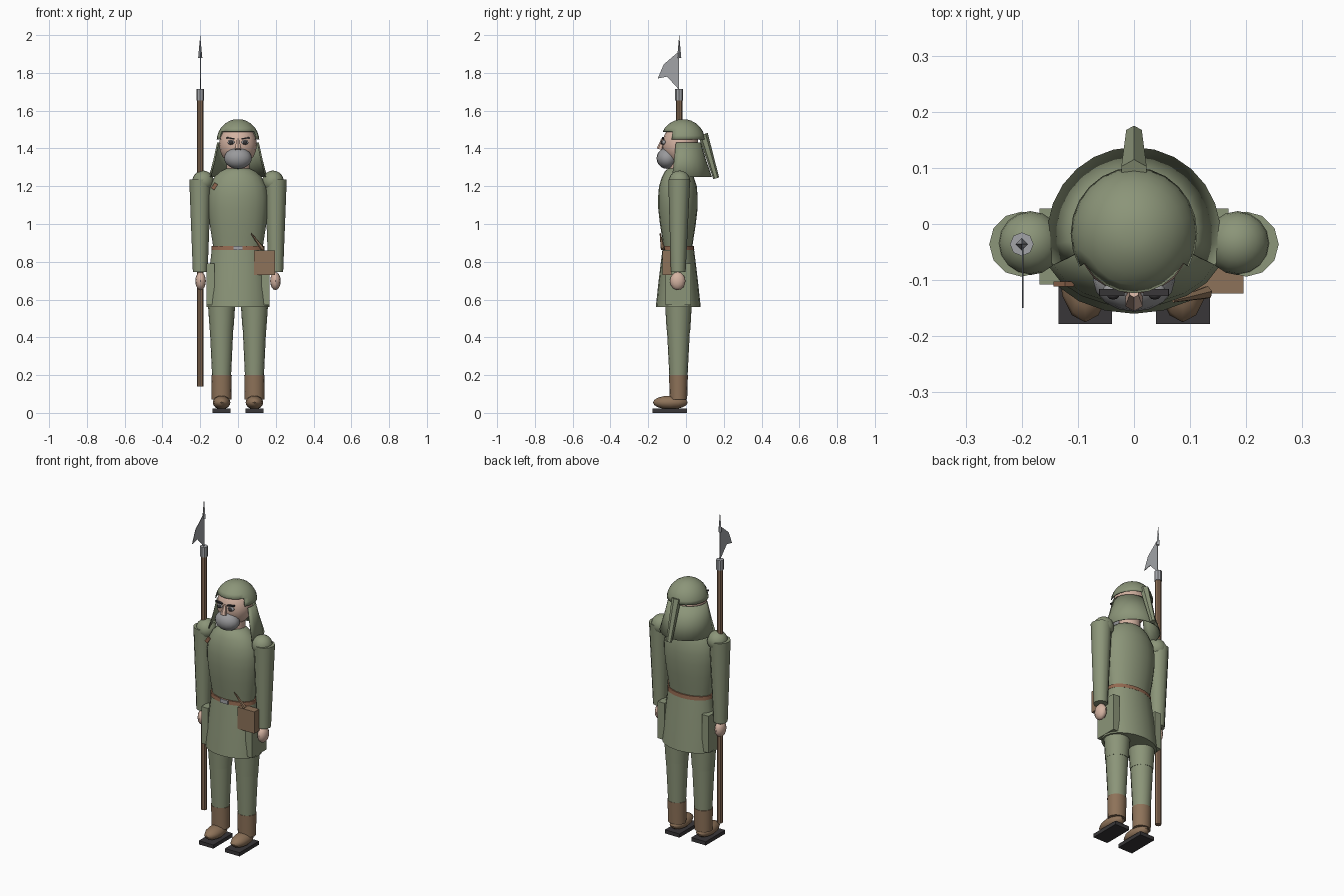
import bpy, bmesh, math
from mathutils import Matrix, Vector

if "Cube" in bpy.data.objects:
    bpy.data.objects.remove(bpy.data.objects["Cube"])


def material(name, r, g, b):
    m = bpy.data.materials.new(name)
    m.use_nodes = True
    m.diffuse_color = (r, g, b, 1)
    m.node_tree.nodes["Principled BSDF"].inputs["Base Color"].default_value = (r, g, b, 1)
    return m


GREEN = material("olive_cloth", .26, .30, .19)
LEATHER = material("tan_leather", .27, .17, .10)
BELT = material("belt_leather", .29, .14, .08)
WOOD = material("wood", .25, .15, .09)
SKIN = material("skin", .66, .45, .36)
GREY = material("grey_hair", .32, .32, .33)
STEEL = material("steel", .36, .37, .39)
DARK = material("dark_rubber", .04, .037, .04)


def add(name, bm, mat, smooth=True, thickness=0):
    bmesh.ops.recalc_face_normals(bm, faces=bm.faces)
    mesh = bpy.data.meshes.new(name)
    bm.to_mesh(mesh)
    bm.free()
    mesh.materials.append(mat)
    ob = bpy.data.objects.new(name, mesh)
    bpy.context.collection.objects.link(ob)
    if thickness:
        mod = ob.modifiers.new("thickness", "SOLIDIFY")
        mod.thickness = thickness
    if smooth:
        bpy.ops.object.select_all(action="DESELECT")
        ob.select_set(True)
        bpy.context.view_layer.objects.active = ob
        bpy.ops.object.shade_smooth_by_angle(angle=math.radians(42))
    return ob


def rings(sections, n=16, x=0, y=0, arc=None, caps=True):
    """Loft elliptical sections (z, rx, ry); arc gives an open shell in degrees."""
    bm = bmesh.new()
    start, end = arc or (0, 360)
    count = n + 1 if arc else n
    rows = []
    for z, rx, ry in sections:
        angles = [math.radians(start + (end - start) * i / n) for i in range(count)]
        rows.append([bm.verts.new((x + rx * math.cos(a), y + ry * math.sin(a), z)) for a in angles])
    for low, high in zip(rows, rows[1:]):
        for i in range(n):
            j = (i + 1) % count
            bm.faces.new((low[i], low[j], high[j], high[i]))
    if caps and not arc:
        bm.faces.new(rows[0])
        bm.faces.new(rows[-1])
    return bm


def ball(name, centre, radii, mat, n=16):
    bm = bmesh.new()
    bmesh.ops.create_uvsphere(bm, u_segments=n, v_segments=n // 2 + 2, radius=1)
    bmesh.ops.transform(bm, matrix=Matrix.LocRotScale(Vector(centre), None, Vector(radii)), verts=bm.verts)
    return add(name, bm, mat)


def box(name, centre, size, mat, tilt=0):
    bm = bmesh.new()
    bmesh.ops.create_cube(bm, size=1)
    turn = Matrix.Rotation(tilt, 3, "Y").to_quaternion()
    bmesh.ops.transform(bm, matrix=Matrix.LocRotScale(Vector(centre), turn, Vector(size)), verts=bm.verts)
    return add(name, bm, mat, smooth=False)


def rod(name, a, b, ra, rb, mat, n=8):
    a, b = Vector(a), Vector(b)
    bm = bmesh.new()
    bmesh.ops.create_cone(bm, cap_ends=True, segments=n, radius1=ra, radius2=rb, depth=(b - a).length)
    turn = (b - a).to_track_quat("Z", "Y")
    bmesh.ops.transform(bm, matrix=Matrix.LocRotScale((a + b) / 2, turn, None), verts=bm.verts)
    return add(name, bm, mat)


# Coat: torso, belt and flared skirt
torso = [(.87, .13, .075), (.93, .139, .084), (1.0, .15, .095), (1.08, .159, .104), (1.14, .16, .105),
         (1.2, .15, .1), (1.25, .124, .084), (1.28, .092, .068), (1.295, .06, .05)]
add("coat_torso", rings(torso, 20, y=-.043), GREEN)
add("coat_skirt", rings([(.56, .168, .119), (.7, .158, .104), (.872, .138, .083)], 20, y=-.041), GREEN)
add("belt", rings([(.862, .141, .087), (.884, .139, .085)], 20, y=-.043), BELT)
box("buckle", (0, -.129, .873), (.05, .008, .022), STEEL)

# Pouch, its dagger and a small chest clasp
box("belt_pouch", (.14, -.1, .795), (.11, .048, .13), LEATHER)
rod("dagger_handle", (.13, -.122, .868), (.07, -.137, .95), .012, .003, LEATHER, 6)
box("chest_clasp", (-.125, -.107, 1.2), (.02, .009, .035), BELT, tilt=.6)

for s, side in ((1, "left"), (-1, "right")):
    # Legs, boots and soles
    x = s * .087
    add(side + "_thigh", rings([(.44, .063, .063), (.6, .074, .072)], 16, x, -.04), GREEN)
    add(side + "_shin", rings([(.19, .05, .048), (.445, .062, .061)], 16, x, -.04), GREEN)
    add(side + "_boot_shaft", rings([(.07, .052, .046), (.2, .054, .05)], 16, x, -.04), LEATHER)
    ball(side + "_boot_foot", (x, -.083, .055), (.047, .092, .036), LEATHER, 12)
    box(side + "_sole", (x, -.086, .011), (.096, .184, .022), DARK)

    # Sleeves, shoulders and hands
    rod(side + "_sleeve", (s * .2, -.041, .745), (s * .2, -.036, 1.235), .039, .058, GREEN, 12)
    ball(side + "_shoulder", (s * .185, -.034, 1.226), (.057, .057, .057), GREEN)
    ball(side + "_hand", (s * .198, -.044, .698), (.028, .041, .048), SKIN, 12)
    box(side + "_hip_pocket", (s * .146, -.04, .68), (.044, .135, .22), GREEN)

    # Eyes and brows
    ball(side + "_eye", (s * .037, -.117, 1.432), (.019, .012, .013), GREY, 10)
    ball(side + "_pupil", (s * .037, -.127, 1.432), (.011, .008, .011), DARK, 10)
    box(side + "_brow", (s * .04, -.122, 1.454), (.045, .012, .007), DARK, tilt=-s * .15)

# Head
add("neck", rings([(1.26, .062, .055), (1.36, .062, .055)], 12, y=-.035), SKIN)
ball("head", (0, -.03, 1.42), (.1, .096, .11), SKIN)
ball("beard", (0, -.1, 1.348), (.073, .056, .056), GREY)
rod("nose", (0, -.138, 1.395), (0, -.122, 1.45), .018, .009, SKIN, 6)

# Dome helmet with a face opening cut under the brow
levels = [1.447, 1.468, 1.49, 1.512, 1.532, 1.547, 1.554]
dome = []
for z in levels:
    r = math.sqrt(max(0, 1 - ((z - 1.44) / .1155) ** 2))
    dome.append((z, .113 * r, .118 * r))
helmet = rings(dome, 24, y=-.017)
opening = [f for f in helmet.faces if len(f.verts) > 4 and f.calc_center_median().z < 1.45
           or f.calc_center_median().z < 1.488 and f.calc_center_median().y < -.07]
bmesh.ops.delete(helmet, geom=opening, context="FACES")
add("helmet", helmet, GREEN, thickness=.004)

# Neck cape open at the face, and the hanging tail behind it
cape = [(1.25, .155, .157), (1.34, .131, .126), (1.432, .111, .098)]
add("neck_cape", rings(cape, 16, y=-.02, arc=(-20, 200)), GREEN, thickness=.004)
rod("helmet_tail", (0, .09, 1.475), (0, .16, 1.242), .026, .016, GREEN, 6)

# Spear with a swept side blade
px, py = -.2, -.036
rod("spear_shaft", (px, py, .14), (px, py, 1.67), .017, .017, WOOD)
rod("spear_collar", (px, py, 1.655), (px, py, 1.715), .021, .021, STEEL)
rod("spear_tip", (px, py, 1.88), (px, py, 2.0), .011, 0, STEEL, 4)
outline = [(-.036, 1.71), (-.1, 1.78), (-.15, 1.77), (-.118, 1.845), (-.036, 1.915)]
blade = bmesh.new()
blade.faces.new([blade.verts.new((px, y, z)) for y, z in outline])
add("spear_blade", blade, STEEL, smooth=False, thickness=.003)
